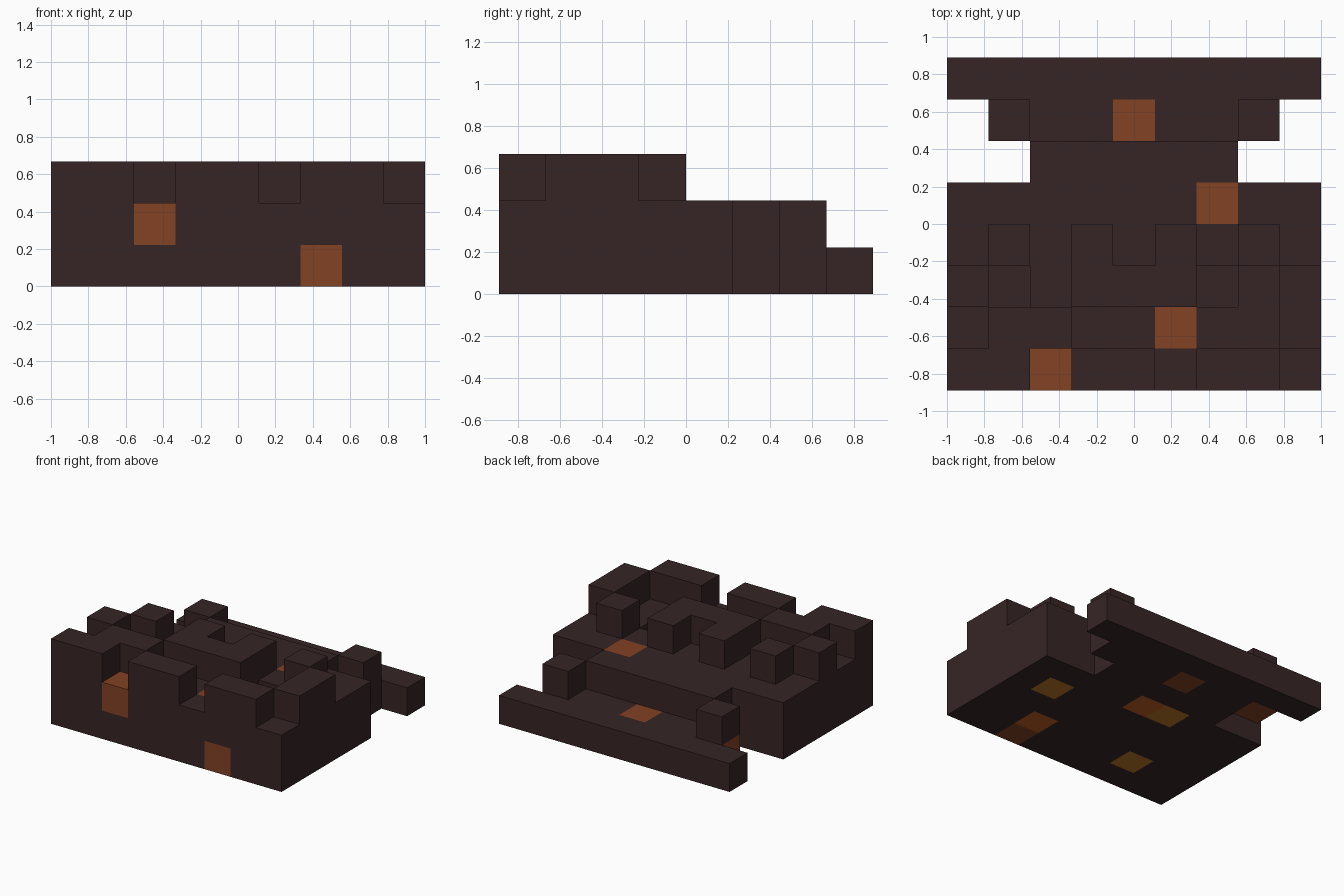
import bpy
import bmesh
from mathutils import Vector

cube = bpy.data.objects.get("Cube")
if cube:
    bpy.data.objects.remove(cube, do_unlink=True)

CELL = 2 / 9

# Height of each column in blocks: one string per row, front to back
HEIGHTS = [
    "332332332",
    "233222223",
    "312333123",
    "232323232",
    "222222222",
    "002222200",
    "021111120",
    "111111111",
]
COLS, ROWS = len(HEIGHTS[0]), len(HEIGHTS)


def material(name, color):
    mat = bpy.data.materials.new(name)
    mat.use_nodes = True
    mat.diffuse_color = (*color, 1)
    bsdf = mat.node_tree.nodes["Principled BSDF"]
    bsdf.inputs["Base Color"].default_value = (*color, 1)
    bsdf.inputs["Roughness"].default_value = 0.9
    return mat


dark_rock = material("dark_rock", (0.037, 0.018, 0.019))
ember = material("ember_orange", (0.225, 0.054, 0.017))
bright_ember = material("bright_orange", (0.52, 0.11, 0.019))
amber = material("amber", (0.50, 0.18, 0.019))

# Coloured blocks as (column, row, layer)
ember_blocks = {(2, 0, 1), (6, 0, 0), (5, 1, 1), (6, 4, 1), (4, 6, 0), (1, 6, 0)}
bright_blocks = {(4, 4, 0), (6, 1, 0)}
amber_blocks = {(7, 3, 0), (3, 4, 0), (2, 1, 0)}

solid = {(c, r, z) for r in range(ROWS) for c in range(COLS)
         for z in range(int(HEIGHTS[r][c]))}


def build_blocks(name, blocks, mat):
    """Make the outer faces of a set of grid blocks as one mesh."""
    bm = bmesh.new()
    for block in sorted(blocks):
        centre = Vector((block[0] + 0.5 - COLS / 2, block[1] + 0.5 - ROWS / 2, block[2] + 0.5))
        for axis in range(3):
            for sign in (-1, 1):
                n, u, v = Vector(), Vector(), Vector()
                n[axis] = sign
                u[(axis + 1) % 3] = 1
                v[(axis + 2) % 3] = sign
                neighbour = tuple(int(b + d) for b, d in zip(block, n))
                if neighbour in solid:
                    continue
                corners = [n - u - v, n + u - v, n + u + v, n - u + v]
                bm.faces.new([bm.verts.new((centre + k / 2) * CELL) for k in corners])
    bmesh.ops.remove_doubles(bm, verts=bm.verts, dist=0.001)
    mesh = bpy.data.meshes.new(name)
    bm.to_mesh(mesh)
    bm.free()
    mesh.materials.append(mat)
    obj = bpy.data.objects.new(name, mesh)
    bpy.context.collection.objects.link(obj)
    return obj


# Rock body, then the glowing blocks set into it
build_blocks("rock_body", solid - ember_blocks - bright_blocks - amber_blocks, dark_rock)
build_blocks("ember_blocks", ember_blocks, ember)
build_blocks("bright_ember_blocks", bright_blocks, bright_ember)
build_blocks("amber_blocks", amber_blocks, amber)
